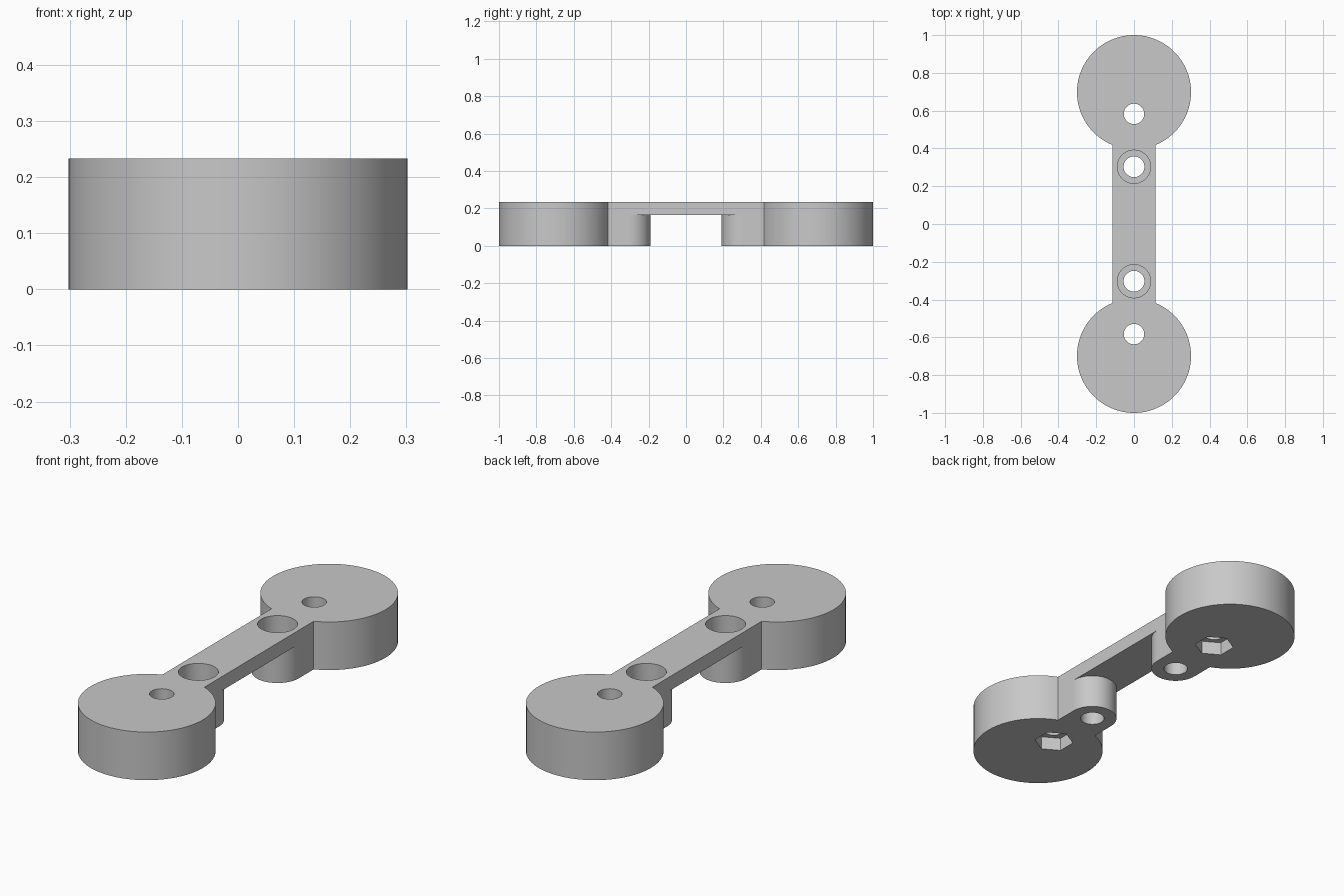
import bpy, bmesh, math

if "Cube" in bpy.data.objects:
    bpy.data.objects.remove(bpy.data.objects["Cube"])

HEIGHT = 0.233      # overall thickness
BAR_Z = 0.165       # underside of the thin bar
DISC_R, DISC_Y = 0.302, 0.698
BAR_W = 0.113       # half width of bar, also boss radius
BOSS_Y, NUT_Y = 0.303, 0.583

grey = bpy.data.materials.new("grey plastic")
grey.diffuse_color = (0.58, 0.58, 0.58, 1)
grey.use_nodes = True
grey.node_tree.nodes["Principled BSDF"].inputs["Base Color"].default_value = grey.diffuse_color


def arc(cx, cy, r, a0, a1, n):
    """Points along an arc, angles in degrees, both ends included."""
    angles = [math.radians(a0 + (a1 - a0) * i / n) for i in range(n + 1)]
    return [(cx + r * math.cos(a), cy + r * math.sin(a)) for a in angles]


def prism(name, points, z0, z1):
    """Extrude a flat outline from z0 to z1."""
    bm = bmesh.new()
    face = bm.faces.new([bm.verts.new((x, y, z0)) for x, y in points])
    ext = bmesh.ops.extrude_face_region(bm, geom=[face])
    for v in ext["geom"]:
        if isinstance(v, bmesh.types.BMVert):
            v.co.z = z1
    bmesh.ops.recalc_face_normals(bm, faces=bm.faces[:])
    mesh = bpy.data.meshes.new(name)
    bm.to_mesh(mesh)
    bm.free()
    mesh.materials.append(grey)
    obj = bpy.data.objects.new(name, mesh)
    bpy.context.collection.objects.link(obj)
    return obj


def cut(target, cutter):
    """Subtract the cutter from the target and remove it."""
    cutter.hide_render = True
    mod = target.modifiers.new("cut", 'BOOLEAN')
    mod.operation, mod.solver, mod.object = 'DIFFERENCE', 'EXACT', cutter
    bpy.context.view_layer.objects.active = target
    bpy.ops.object.modifier_apply(modifier=mod.name)
    bpy.data.objects.remove(cutter)


# Full-height body: two round pads joined by a straight bar
half = math.degrees(math.asin(BAR_W / DISC_R))
pad = arc(0, DISC_Y, DISC_R, -90 + half, 270 - half, 80)
bracket = prism("link_bracket", pad + [(-x, -y) for x, y in pad], 0, HEIGHT)

# Gap beneath the bar, with ends curved around the bosses
end = arc(0, BOSS_Y, BAR_W - 0.0002, 180, 360, 32)
gap = [(-0.2, BOSS_Y)] + end + [(0.2, BOSS_Y)]
cut(bracket, prism("gap_cutter", gap + [(-x, -y) for x, y in gap], -0.1, BAR_Z))

for s in (1, -1):
    # Screw hole and counterbore in each boss
    cut(bracket, prism("screw_hole", arc(0, s * BOSS_Y, 0.055, 0, 360, 40)[:-1], -0.1, 0.4))
    cut(bracket, prism("counterbore", arc(0, s * BOSS_Y, 0.088, 0, 360, 48)[:-1], 0.067, 0.4))
    # Through hole and hexagonal nut pocket in each pad
    cut(bracket, prism("pad_hole", arc(0, s * NUT_Y, 0.054, 0, 360, 40)[:-1], -0.1, 0.4))
    cut(bracket, prism("nut_pocket", arc(0, s * NUT_Y, 0.09, 30, 390, 6)[:-1], -0.1, 0.065))

# Smooth curved walls, crisp rims
bpy.ops.object.select_all(action='DESELECT')
bracket.select_set(True)
bpy.context.view_layer.objects.active = bracket
bpy.ops.object.shade_smooth_by_angle(angle=math.radians(30))
